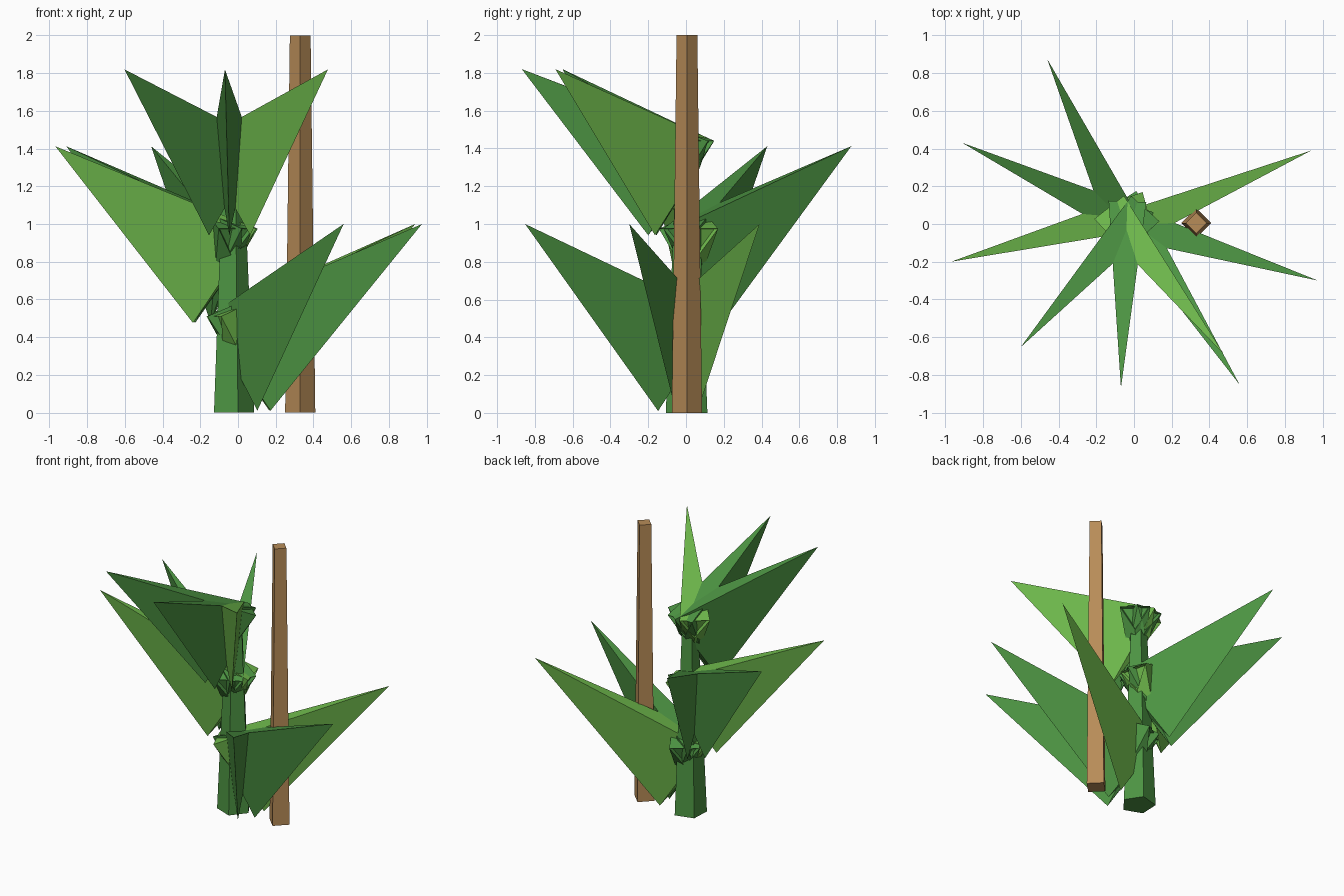
import bpy
import bmesh
from math import radians
from mathutils import Matrix, Vector

cube = bpy.data.objects.get("Cube")
if cube:
    bpy.data.objects.remove(cube, do_unlink=True)


def linear(c):
    return c / 12.92 if c <= 0.04045 else ((c + 0.055) / 1.055) ** 2.4


def material(name, r, g, b):
    colour = (linear(r), linear(g), linear(b), 1)
    mat = bpy.data.materials.new(name)
    mat.use_nodes = True
    mat.diffuse_color = colour
    mat.node_tree.nodes["Principled BSDF"].inputs["Base Color"].default_value = colour
    return mat


mid_green = material("mid green", 0.30, 0.58, 0.26)
light_green = material("light green", 0.43, 0.72, 0.295)
wood = material("wood brown", 0.72, 0.55, 0.345)


def finish(name, bm, mat):
    bmesh.ops.recalc_face_normals(bm, faces=bm.faces)
    mesh = bpy.data.meshes.new(name)
    bm.to_mesh(mesh)
    bm.free()
    mesh.materials.append(mat)
    obj = bpy.data.objects.new(name, mesh)
    bpy.context.collection.objects.link(obj)
    return obj


def tapered_post(name, sides, bottom, top, height, centre, turn, mat):
    bm = bmesh.new()
    bmesh.ops.create_cone(bm, cap_ends=True, segments=sides, radius1=bottom,
                          radius2=top, depth=height)
    # put the first corner on +x before turning
    first = min(bm.verts, key=lambda v: v.co.z)
    start = Vector((1, 0)).angle_signed(first.co.xy)
    bm.transform(Matrix.Translation((*centre, height / 2))
                 @ Matrix.Rotation(radians(turn) + start, 4, "Z"))
    finish(name, bm, mat)


def leaf(name, reach, rise, centre, base_z, angle, mat):
    """Keeled blade pointing along +x, turned and lifted into place."""
    bm = bmesh.new()
    tip = bm.verts.new((reach, 0, rise))
    keel = bm.verts.new((0.17, 0, -0.5))
    heel = bm.verts.new((-0.10, 0, -0.15))
    left = bm.verts.new((-0.15, 0.1, 0))
    right = bm.verts.new((-0.15, -0.1, 0))
    bm.faces.new((tip, left, right))
    for side in (left, right):
        bm.faces.new((tip, side, keel))
        bm.faces.new((side, heel, keel))
    back = bm.faces.new((left, heel, right))
    bmesh.ops.recalc_face_normals(bm, faces=bm.faces)
    # hollow end of the leaf
    bmesh.ops.inset_region(bm, faces=[back], thickness=0.018, depth=-0.02)
    bm.transform(Matrix.Translation((*centre, base_z))
                 @ Matrix.Rotation(radians(angle), 4, "Z"))
    finish(name, bm, mat)


# Stalk and support stake
tapered_post("stalk", 5, 0.116, 0.056, 1.4, (-0.03, 0.005), 285, mid_green)
tapered_post("stake", 4, 0.08, 0.055, 2.0, (0.33, 0.005), 0, wood)

# Three tiers of three leaves: reach, rise, centre, base height, heading, light leaf
tiers = [
    ("lower", 1.01, 0.49, (0.01, -0.005), 0.51, -17, 2),
    ("middle", 0.925, 0.437, (-0.074, 0.035), 0.975, 154.7, 2),
    ("upper", 0.84, 0.38, (-0.04, -0.03), 1.44, 268, 2),
]
for tier, reach, rise, centre, base_z, heading, light in tiers:
    for i in range(3):
        leaf(f"{tier}_leaf_{i + 1}", reach, rise, centre, base_z,
             heading + (i - 1) * 40, light_green if i == light else mid_green)
